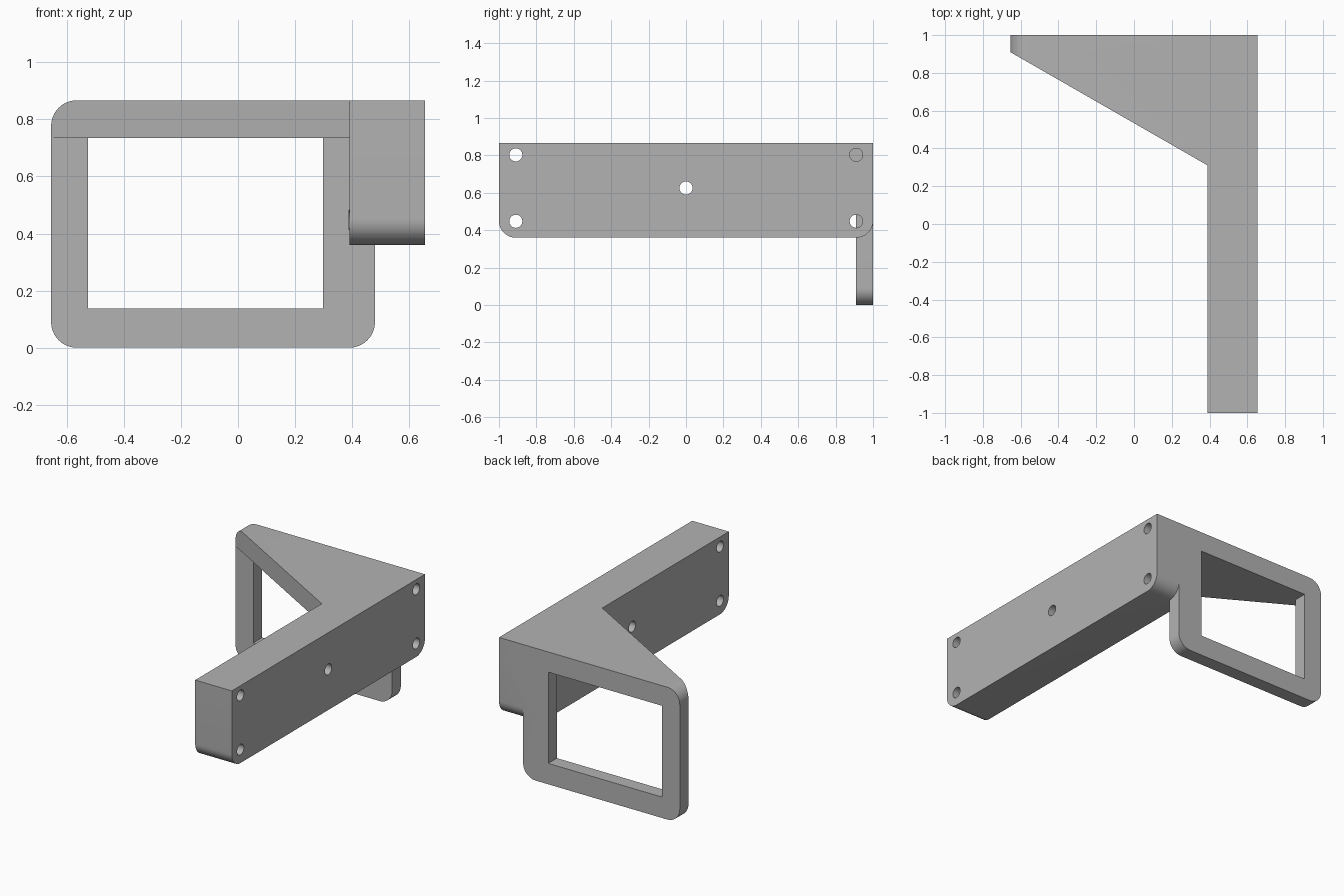
import bpy
import bmesh
import math
from mathutils import Vector

cube = bpy.data.objects.get("Cube")
if cube:
    bpy.data.objects.remove(cube, do_unlink=True)

grey = bpy.data.materials.new("plain grey")
grey.use_nodes = True
COLOUR = (0.45, 0.45, 0.45, 1)
grey.diffuse_color = COLOUR
grey.node_tree.nodes["Principled BSDF"].inputs["Base Color"].default_value = COLOUR

# Main dimensions
SIDE, TOP, ROUND = 0.655, 0.867, 0.09
BEAM_X, BEAM_Z = 0.39, 0.36
FRAME_Y, FRAME_X = 0.91, 0.48
OPEN_LEFT, OPEN_RIGHT, OPEN_LOW, OPEN_TOP = -0.525, 0.298, 0.137, 0.735
GUSSET_Y = 0.31


def rounded_rect(a0, a1, b0, b1, radii=(0, 0, 0, 0), steps=12):
    """Outline with one radius per corner: low-low, high-low, high-high, low-high."""
    points = []
    corners = [(a0, b0, 1, 1), (a1, b0, -1, 1), (a1, b1, -1, -1), (a0, b1, 1, -1)]
    for i, ((a, b, sa, sb), r) in enumerate(zip(corners, radii)):
        if r == 0:
            points.append((a, b))
            continue
        for k in range(steps + 1):
            t = math.pi + (i + k / steps) * math.pi / 2
            points.append((a + sa * r + r * math.cos(t), b + sb * r + r * math.sin(t)))
    return points


def prism(name, outline, axis, low, high):
    """Extrude a flat outline along the given axis."""
    place = {"x": lambda a, b: (low, a, b),
             "y": lambda a, b: (a, low, b),
             "z": lambda a, b: (a, b, low)}[axis]
    bm = bmesh.new()
    face = bm.faces.new([bm.verts.new(place(a, b)) for a, b in outline])
    extruded = bmesh.ops.extrude_face_region(bm, geom=[face])["geom"]
    shift = Vector([high - low if axis == n else 0 for n in "xyz"])
    bmesh.ops.translate(bm, vec=shift,
                        verts=[v for v in extruded if isinstance(v, bmesh.types.BMVert)])
    bmesh.ops.recalc_face_normals(bm, faces=bm.faces)
    mesh = bpy.data.meshes.new(name)
    bm.to_mesh(mesh)
    bm.free()
    mesh.materials.append(grey)
    obj = bpy.data.objects.new(name, mesh)
    bpy.context.collection.objects.link(obj)
    return obj


def combine(target, other, operation):
    """Apply a boolean and discard the second solid."""
    mod = target.modifiers.new("boolean", "BOOLEAN")
    mod.operation, mod.object, mod.solver = operation, other, "EXACT"
    bpy.context.view_layer.update()
    graph = bpy.context.evaluated_depsgraph_get()
    result = bpy.data.meshes.new_from_object(target.evaluated_get(graph))
    target.modifiers.clear()
    target.data = result
    bpy.data.objects.remove(other, do_unlink=True)


# Long mounting beam with rounded lower ends
bracket = prism("mounting_bracket",
                rounded_rect(-1, 1, BEAM_Z, TOP, (ROUND, ROUND, 0, 0)),
                "x", BEAM_X, SIDE)

# Upright rectangular frame with a square-cornered window
frame = prism("frame", rounded_rect(-SIDE, FRAME_X, 0, TOP, (ROUND, ROUND, 0, ROUND)),
              "y", FRAME_Y, 1)
window = prism("window_cutter",
               rounded_rect(OPEN_LEFT, OPEN_RIGHT, OPEN_LOW, OPEN_TOP), "y", 0.8, 1.1)
combine(frame, window, "DIFFERENCE")

# Triangular gusset, trimmed diagonally between frame and beam
gusset = prism("gusset", rounded_rect(-SIDE, FRAME_X, OPEN_TOP, TOP, (0, 0, 0, ROUND)),
               "y", GUSSET_Y, 1)
slope = (FRAME_Y - GUSSET_Y) / (BEAM_X + SIDE)
diagonal = [(-1, FRAME_Y + slope * (1 - SIDE)), (-1, 0),
            (0.6, 0), (0.6, GUSSET_Y - slope * (0.6 - BEAM_X))]
combine(gusset, prism("diagonal_cutter", diagonal, "z", 0.5, 1), "DIFFERENCE")

combine(bracket, frame, "UNION")
combine(bracket, gusset, "UNION")

# Five screw holes across the beam
HOLE = 0.035
for y, z in [(-0.91, 0.803), (-0.91, 0.448), (0, 0.626), (0.91, 0.803), (0.91, 0.448)]:
    circle = rounded_rect(y - HOLE, y + HOLE, z - HOLE, z + HOLE, (HOLE,) * 4, 8)
    circle = [p for i, p in enumerate(circle) if i % 9 != 8]
    combine(bracket, prism("hole_cutter", circle, "x", BEAM_X - 0.001, SIDE + 0.1),
            "DIFFERENCE")

# Smooth the rounded corners and hole walls, keep real edges crisp
bpy.ops.object.select_all(action="DESELECT")
bracket.select_set(True)
bpy.context.view_layer.objects.active = bracket
bpy.ops.object.shade_smooth_by_angle(angle=math.radians(30))
